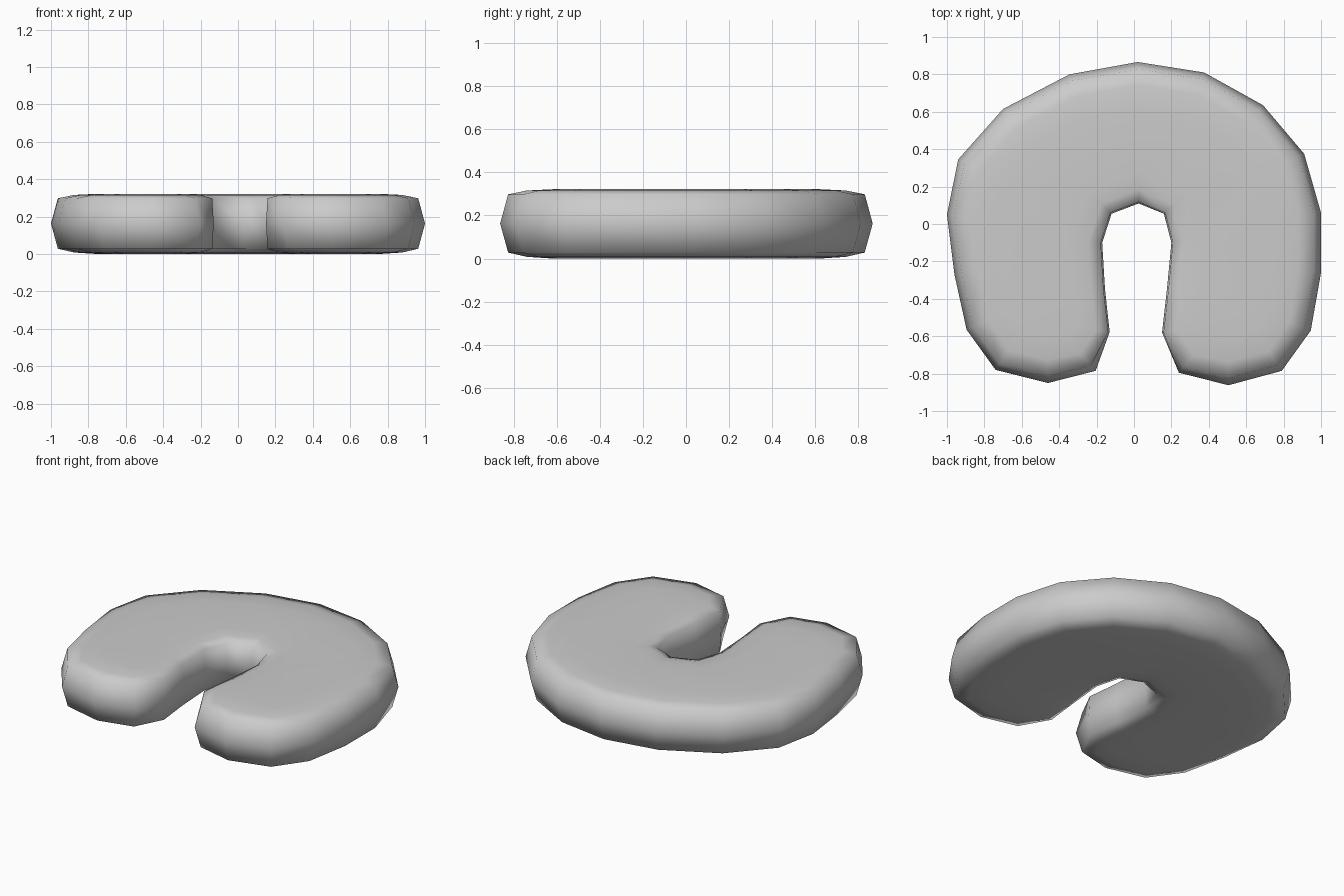
import bpy, bmesh
from mathutils import Vector

if "Cube" in bpy.data.objects:
    bpy.data.objects.remove(bpy.data.objects["Cube"])

# Widest outline of the horseshoe cushion, clockwise from the back
outer = [(-.13, -.577), (-.205, -.785), (-.46, -.85), (-.74, -.78), (-.895, -.565),
         (-.96, -.27), (-1, .05), (-.94, .345), (-.70, .615), (-.345, .80),
         (.02, .866), (.375, .81), (.69, .635), (.91, .375), (1, .06), (1, -.26),
         (.945, -.57), (.79, -.785), (.505, -.862), (.24, -.795), (.15, -.58)]
slot = [(.176, -.35), (.2, -.1), (.16, .055), (.025, .11), (-.12, .055), (-.17, -.1), (-.155, -.35)]
outline = [Vector(p) for p in outer + slot]
n = len(outline)
slot_ids = set(range(len(outer), n)) | {0, len(outer) - 1}


def inset(i, outer_d, slot_d):
    """Move outline point i towards the body along its averaged normal."""
    a = (outline[i] - outline[i - 1]).normalized()
    b = (outline[(i + 1) % n] - outline[i]).normalized()
    normal = (Vector((a.y, -a.x)) + Vector((b.y, -b.x))).normalized()
    return outline[i] + normal * (slot_d if i in slot_ids else outer_d)


# Stacked rings: z, outer inset, slot inset
levels = [(0.0, .25, .17), (.008, .125, .075), (.028, .037, .008), (.163, 0, 0),
          (.298, .037, .008), (.316, .125, .075), (.322, .25, .17)]
bm = bmesh.new()
rings = []
for z, do, ds in levels:
    rings.append([bm.verts.new((*inset(i, do, ds), z)) for i in range(n)])
for lo, hi in zip(rings, rings[1:]):
    for i in range(n):
        j = (i + 1) % n
        bm.faces.new((lo[i], lo[j], hi[j], hi[i]))
# Flat top and bottom
bm.faces.new(rings[0])
bm.faces.new(rings[-1])
bmesh.ops.recalc_face_normals(bm, faces=bm.faces)
bmesh.ops.triangulate(bm, faces=[f for f in bm.faces if len(f.verts) > 4])
for f in bm.faces:
    f.smooth = True

mesh = bpy.data.meshes.new("horseshoe_cushion")
bm.to_mesh(mesh)
bm.free()
bpy.context.collection.objects.link(bpy.data.objects.new("horseshoe_cushion", mesh))
